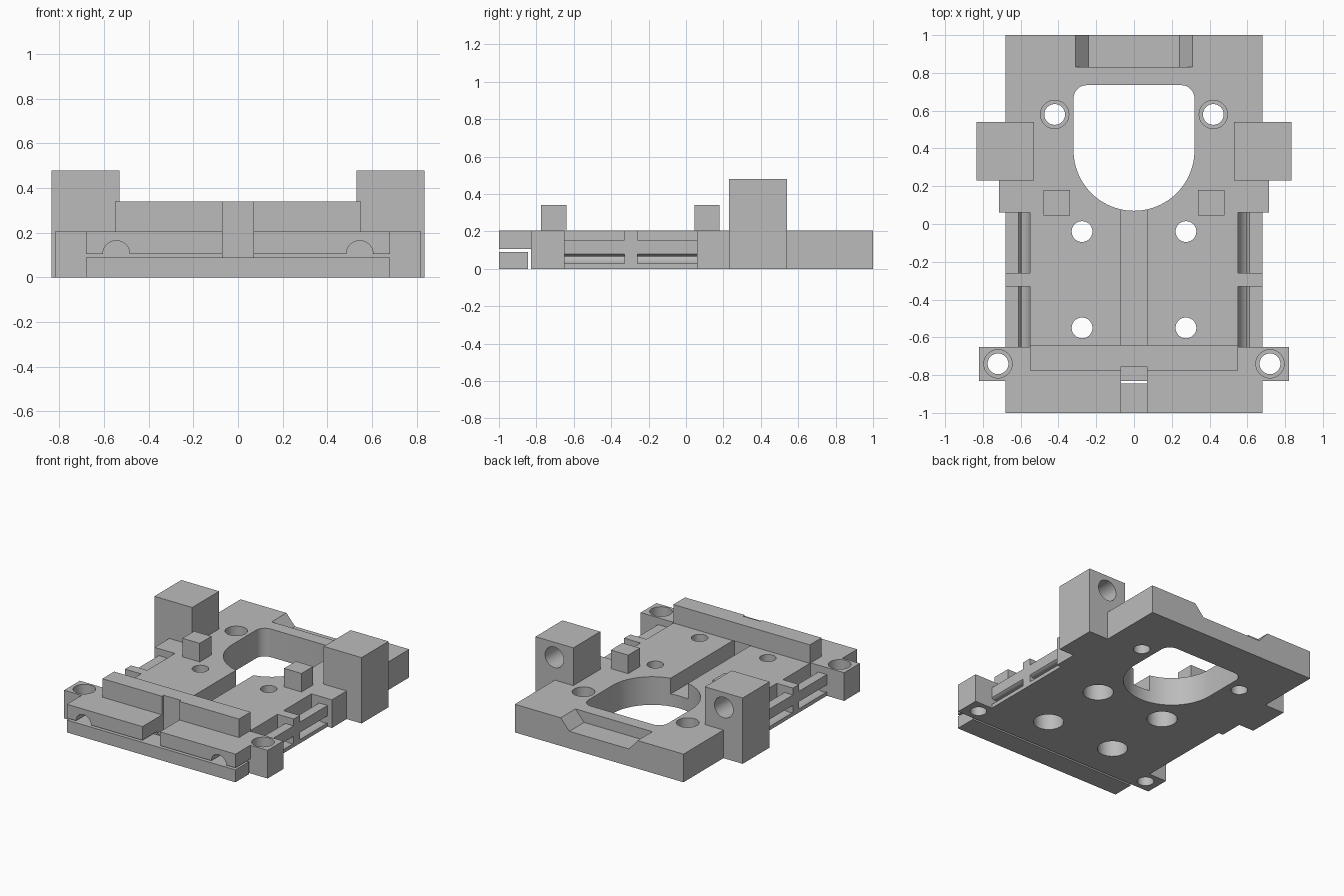
import bpy, bmesh, math

if "Cube" in bpy.data.objects:
    bpy.data.objects.remove(bpy.data.objects["Cube"], do_unlink=True)

# One plain grey for the whole part
grey = bpy.data.materials.new("plain_grey")
grey.use_nodes = True
colour = (0.5, 0.5, 0.5, 1)
grey.diffuse_color = colour
grey.node_tree.nodes["Principled BSDF"].inputs["Base Color"].default_value = colour

TOP = 0.205      # plate thickness


def prism(name, points, axis, low, high):
    """Extrude a 2D outline along z (points are x, y) or y (points are x, z)."""
    def place(p, d):
        return (p[0], p[1], d) if axis == "z" else (p[0], d, p[1])
    bm = bmesh.new()
    ends = [[bm.verts.new(place(p, d)) for p in points] for d in (low, high)]
    for end in ends:
        bm.faces.new(end)
    for i in range(len(points)):
        j = (i + 1) % len(points)
        bm.faces.new((ends[0][i], ends[0][j], ends[1][j], ends[1][i]))
    bmesh.ops.recalc_face_normals(bm, faces=bm.faces)
    mesh = bpy.data.meshes.new(name)
    bm.to_mesh(mesh)
    bm.free()
    obj = bpy.data.objects.new(name, mesh)
    bpy.context.collection.objects.link(obj)
    mesh.materials.append(grey)
    return obj


def box(name, x, y, z):
    corners = [(x[0], y[0]), (x[1], y[0]), (x[1], y[1]), (x[0], y[1])]
    return prism(name, corners, "z", *z)


def arc(cx, cy, r, start, end, steps):
    angles = [math.radians(start + (end - start) * i / steps) for i in range(steps + 1)]
    return [(cx + r * math.cos(a), cy + r * math.sin(a)) for a in angles]


def rod(cx, cy, r, axis, low, high):
    return prism("cutter", arc(cx, cy, r, 0, 360, 40)[:-1], axis, low, high)


def cut(target, cutter):
    cutter.hide_render = True
    mod = target.modifiers.new("cut", "BOOLEAN")
    mod.operation = "DIFFERENCE"
    mod.solver = "EXACT"
    mod.object = cutter
    bpy.context.view_layer.objects.active = target
    bpy.ops.object.modifier_apply(modifier=mod.name)
    bpy.data.objects.remove(cutter, do_unlink=True)


def mirrored(points):
    return points + [(-x, y) for x, y in reversed(points)]


def span(side, a, b):
    return sorted((side * a, side * b))


# Plate with side steps and front ears
half = [(0.68, 1), (0.68, 0.23), (0.715, 0.23), (0.715, 0.06), (0.68, 0.06),
        (0.68, -0.65), (0.82, -0.65), (0.82, -0.83), (0.68, -0.83), (0.68, -1)]
plate = prism("base_plate", mirrored(half), "z", 0, TOP)

# Large opening: rounded corners at the back, half circle at the front
opening = arc(0, 0.39, 0.32, -90, 0, 24) + arc(0.25, 0.665, 0.07, 0, 90, 8)
cut(plate, prism("cutter", mirrored(opening)[:-1], "z", -0.1, 0.4))

# Dovetail notch at the back
notch = mirrored([(0.24, 0.125), (0.31, TOP), (0.31, 0.3)])
cut(plate, prism("cutter", notch, "y", 0.83, 1.1))

# Centre groove, front slot, and gap under the front lip
cut(plate, box("cutter", (-0.07, 0.07), (-0.66, 0.2), (0.09, 0.3)))
cut(plate, box("cutter", (-0.07, 0.07), (-1.1, -0.755), (0.09, 0.3)))
cut(plate, box("cutter", (-0.75, 0.75), (-1.1, -0.83), (-0.1, 0.105)))

# Curved strap channel around a small rail, cut twice on each side
channel = ([(0.75, 0.25), (0.55, 0.25)] + arc(0.646, 0.117, 0.096, 180, 291, 14)
           + [(0.75, 0.027), (0.75, 0.08)]
           + arc(0.646, 0.117, 0.051, 313, 132, 16) + [(0.75, 0.155)])

for side in (-1, 1):
    for front, back in ((-0.65, -0.33), (-0.26, 0.06)):
        outline = [(side * x, z) for x, z in channel]
        cut(plate, prism("cutter", outline, "y", front, back))
    # Screw holes with counterbores from above
    for x, y in ((0.42, 0.58), (0.72, -0.74)):
        cut(plate, rod(side * x, y, 0.055, "z", -0.1, 0.3))
        cut(plate, rod(side * x, y, 0.075, "z", 0.1, 0.3))
    # Screw holes with wide counterbores from below
    for y in (-0.04, -0.55):
        cut(plate, rod(side * 0.275, y, 0.055, "z", -0.1, 0.3))
        cut(plate, rod(side * 0.275, y, 0.1, "z", -0.1, 0.12))
    # Half-round passages in the front lip
    cut(plate, rod(side * 0.545, 0.105, 0.06, "y", -1.1, -0.83))

# Loose strip under the front lip
strip = box("front_strip", (-0.68, 0.68), (-1, -0.845), (0, 0.09))

# Raised cross bar with a shallow centre notch
bar = box("cross_bar", (-0.55, 0.55), (-0.775, -0.64), (TOP, 0.34))
cut(bar, box("cutter", (-0.07, 0.07), (-0.9, -0.755), (0.1, 0.5)))

parts = [plate, strip, bar]

# Towers with blind holes in the back, and small square pegs
for side, word in ((-1, "right"), (1, "left")):
    tower = box(word + "_tower", span(side, 0.53, 0.835), (0.23, 0.54), (0, 0.48))
    cut(tower, rod(side * 0.683, 0.37, 0.075, "y", 0.3, 0.7))
    peg = box(word + "_peg", span(side, 0.34, 0.48), (0.045, 0.18), (TOP, 0.34))
    parts += [tower, peg]

# Smooth round walls, crisp edges
bpy.ops.object.select_all(action="DESELECT")
for part in parts:
    part.select_set(True)
bpy.context.view_layer.objects.active = plate
bpy.ops.object.shade_smooth_by_angle(angle=math.radians(30))
